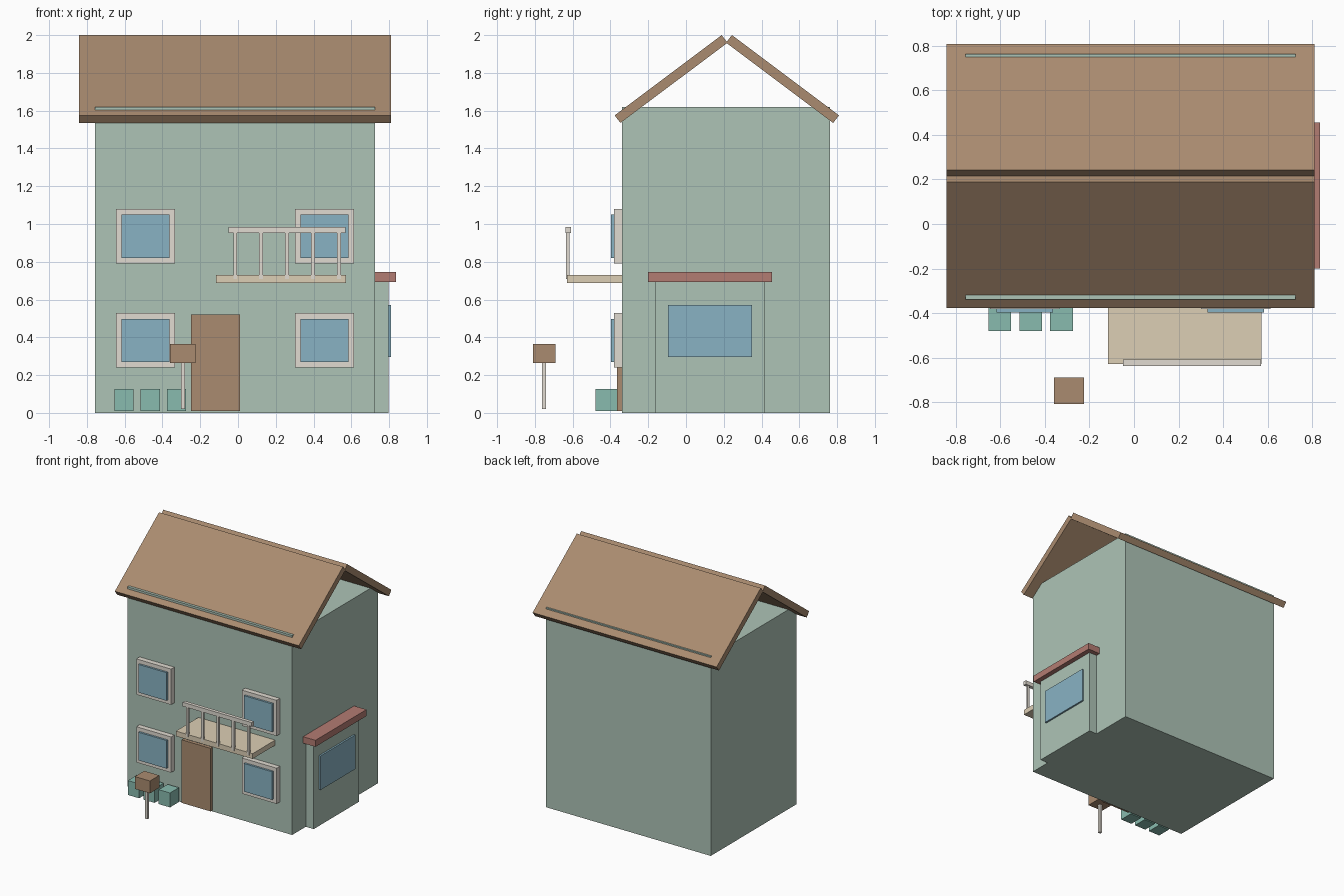
import bpy, bmesh
from mathutils import Vector

if "Cube" in bpy.data.objects:
    bpy.data.objects.remove(bpy.data.objects["Cube"])


def material(name, rgb):
    m = bpy.data.materials.new(name)
    m.diffuse_color = (*rgb, 1)
    m.use_nodes = True
    m.node_tree.nodes["Principled BSDF"].inputs["Base Color"].default_value = m.diffuse_color
    return m


GREEN = material("wall_green", (0.42, 0.55, 0.47))
BROWN = material("wood_brown", (0.40, 0.26, 0.16))
CREAM = material("cream", (0.72, 0.62, 0.46))
WHITE = material("off_white", (0.75, 0.71, 0.64))
GLASS = material("glass_blue", (0.25, 0.45, 0.55))
RED = material("brick_red", (0.45, 0.20, 0.17))
TEAL = material("planter_teal", (0.25, 0.50, 0.43))


def finish(name, bm, mat):
    bmesh.ops.recalc_face_normals(bm, faces=bm.faces)
    mesh = bpy.data.meshes.new(name)
    bm.to_mesh(mesh)
    bm.free()
    mesh.materials.append(mat)
    ob = bpy.data.objects.new(name, mesh)
    bpy.context.collection.objects.link(ob)
    return ob


def box(name, x, y, z, mat):
    """Box from (min, max) ranges on each axis."""
    bm = bmesh.new()
    bmesh.ops.create_cube(bm, size=1)
    for v in bm.verts:
        v.co = [r[0] if c < 0 else r[1] for c, r in zip(v.co, (x, y, z))]
    return finish(name, bm, mat)


def extrude_yz(name, profile, x0, x1, mat):
    """Extrude a y-z profile along x."""
    bm = bmesh.new()
    face = bm.faces.new([bm.verts.new((x0, y, z)) for y, z in profile])
    ext = bmesh.ops.extrude_face_region(bm, geom=[face])
    verts = [g for g in ext["geom"] if isinstance(g, bmesh.types.BMVert)]
    bmesh.ops.translate(bm, verts=verts, vec=Vector((x1 - x0, 0, 0)))
    return finish(name, bm, mat)


WALL = -0.34  # front wall plane

# House body
box("house_body", (-0.757, 0.725), (WALL, 0.763), (0, 1.62), GREEN)

# Roof: two sloping slabs mirrored about the ridge
RIDGE = 0.216
slope = [(-0.594, 1.575), (-0.027, 2.0), (0.004, 1.96), (-0.563, 1.535)]
for name, s in (("roof_front", 1), ("roof_back", -1)):
    extrude_yz(name, [(RIDGE + s * y, z) for y, z in slope], -0.842, 0.811, BROWN)

# Front windows
for side, x in (("left", -0.49), ("right", 0.458)):
    for level, z in (("lower", 0.384), ("upper", 0.935)):
        box(f"window_frame_{level}_{side}", (x - 0.156, x + 0.156),
            (-0.382, WALL), (z - 0.145, z + 0.145), WHITE)
        box(f"window_glass_{level}_{side}", (x - 0.127, x + 0.127),
            (-0.398, -0.37), (z - 0.114, z + 0.114), GLASS)

# Front door
box("front_door", (-0.25, 0.01), (-0.366, WALL), (0.01, 0.522), BROWN)

# Balcony with railing
box("balcony_floor", (-0.117, 0.572), (-0.63, WALL), (0.688, 0.73), CREAM)
box("balcony_handrail", (-0.05, 0.57), (-0.638, -0.61), (0.952, 0.985), WHITE)
for i in range(5):
    x = -0.015 + i * 0.1375
    box(f"baluster_{i + 1}", (x - 0.01, x + 0.01), (-0.634, -0.617), (0.71, 0.955), WHITE)

# Side bay with its own flat roof and window
box("side_bay", (0.70, 0.796), (-0.165, 0.418), (0, 0.695), GREEN)
box("side_bay_roof", (0.70, 0.836), (-0.20, 0.455), (0.692, 0.745), RED)
box("side_bay_window", (0.785, 0.81), (-0.096, 0.35), (0.295, 0.572), GLASS)

# Mailbox on a post
box("mailbox", (-0.36, -0.224), (-0.81, -0.69), (0.264, 0.364), BROWN)
box("mailbox_post", (-0.302, -0.28), (-0.762, -0.74), (0.02, 0.27), WHITE)

# Planters beside the door
for i, x in enumerate((-0.603, -0.464, -0.326)):
    box(f"planter_{i + 1}", (x - 0.051, x + 0.051), (-0.48, -0.365), (0.01, 0.127), TEAL)
